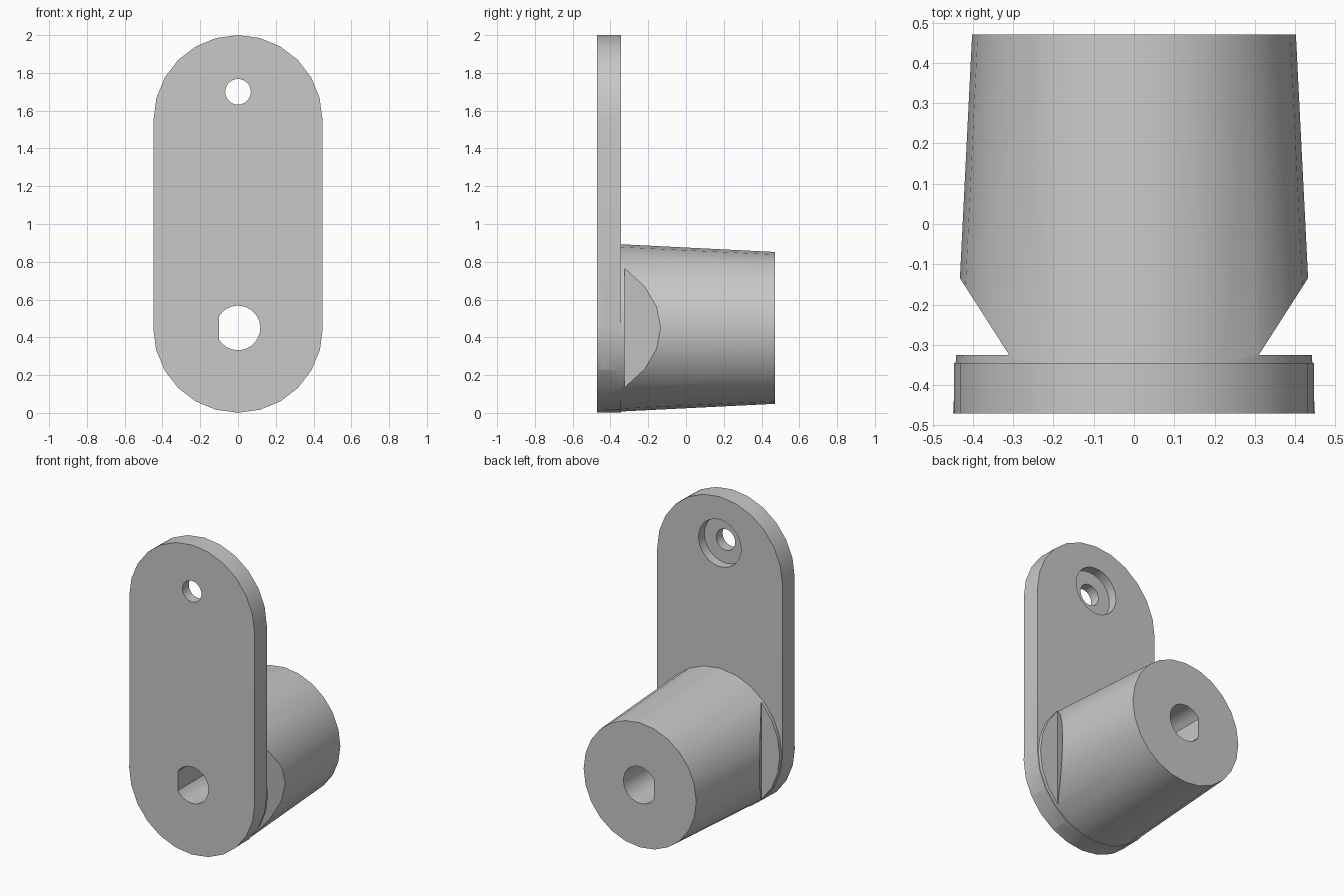
import bpy, bmesh
from math import sin, cos, pi, radians, acos
from mathutils import Vector

if "Cube" in bpy.data.objects:
    bpy.data.objects.remove(bpy.data.objects["Cube"])

FRONT, PLATE_BACK, BACK = -0.47, -0.345, 0.47
AXLE_Z, SCREW_Z, TOP_Z = 0.45, 1.70, 1.553
R = 0.447

grey = bpy.data.materials.new("light grey")
grey.use_nodes = True
colour = (0.58, 0.58, 0.58, 1)
grey.diffuse_color = colour
grey.node_tree.nodes["Principled BSDF"].inputs["Base Color"].default_value = colour


def prism(name, points, direction):
    """Solid made by sweeping a flat outline along a vector."""
    bm = bmesh.new()
    face = bm.faces.new([bm.verts.new(p) for p in points])
    swept = bmesh.ops.extrude_face_region(bm, geom=[face])["geom"]
    verts = [g for g in swept if isinstance(g, bmesh.types.BMVert)]
    bmesh.ops.translate(bm, verts=verts, vec=Vector(direction))
    bmesh.ops.recalc_face_normals(bm, faces=bm.faces)
    mesh = bpy.data.meshes.new(name)
    bm.to_mesh(mesh)
    bm.free()
    obj = bpy.data.objects.new(name, mesh)
    bpy.context.collection.objects.link(obj)
    obj.data.materials.append(grey)
    return obj


def rod(name, y0, y1, z, r0, r1, sides=24):
    """Straight or tapered cylinder running front to back."""
    bpy.ops.mesh.primitive_cone_add(vertices=sides, radius1=r0, radius2=r1, depth=y1 - y0,
                                    location=(0, (y0 + y1) / 2, z), rotation=(-pi / 2, 0, 0))
    obj = bpy.context.object
    obj.name = name
    obj.data.materials.append(grey)
    return obj


def combine(target, other, operation):
    mod = target.modifiers.new(operation, "BOOLEAN")
    mod.operation, mod.solver, mod.object = operation, "EXACT", other
    bpy.ops.object.select_all(action="DESELECT")
    bpy.context.view_layer.objects.active = target
    target.select_set(True)
    bpy.ops.object.modifier_apply(modifier=mod.name)
    bpy.data.objects.remove(other)


# Long plate with rounded ends
steps = [i * pi / 12 for i in range(13)]
outline = [(R * cos(a), FRONT, TOP_Z + R * sin(a)) for a in steps]
outline += [(-R * cos(a), FRONT, AXLE_Z - R * sin(a)) for a in steps]
handle = prism("lever_handle", outline, (0, PLATE_BACK - FRONT, 0))

# Tapered hub behind the lower end
hub = rod("hub", FRONT, BACK, AXLE_Z, 0.449, 0.402)
combine(handle, hub, "UNION")

# Wedge notches on both sides of the hub
for side in (1, -1):
    wedge = [(side * 0.31, -0.325, 0), (side * 0.56, 0.065, 0), (side * 0.56, -0.325, 0)]
    combine(handle, prism("notch_cutter", wedge, (0, 0, 1)), "DIFFERENCE")

# D-shaped axle hole through the full length, flat on one side
limit = acos(-0.1 / 0.118)
arc = [-limit + 2 * limit * i / 22 for i in range(23)]
d_shape = [(0.118 * cos(a), -0.6, AXLE_Z + 0.118 * sin(a)) for a in arc]
combine(handle, prism("axle_cutter", d_shape, (0, 1.2, 0)), "DIFFERENCE")

# Screw hole with a counterbore in the back of the plate
combine(handle, rod("screw_cutter", -0.6, -0.2, SCREW_Z, 0.068, 0.068), "DIFFERENCE")
combine(handle, rod("counterbore_cutter", -0.405, -0.2, SCREW_Z, 0.152, 0.152), "DIFFERENCE")

bpy.ops.object.select_all(action="DESELECT")
bpy.context.view_layer.objects.active = handle
handle.select_set(True)
bpy.ops.object.shade_smooth_by_angle(angle=radians(30))
